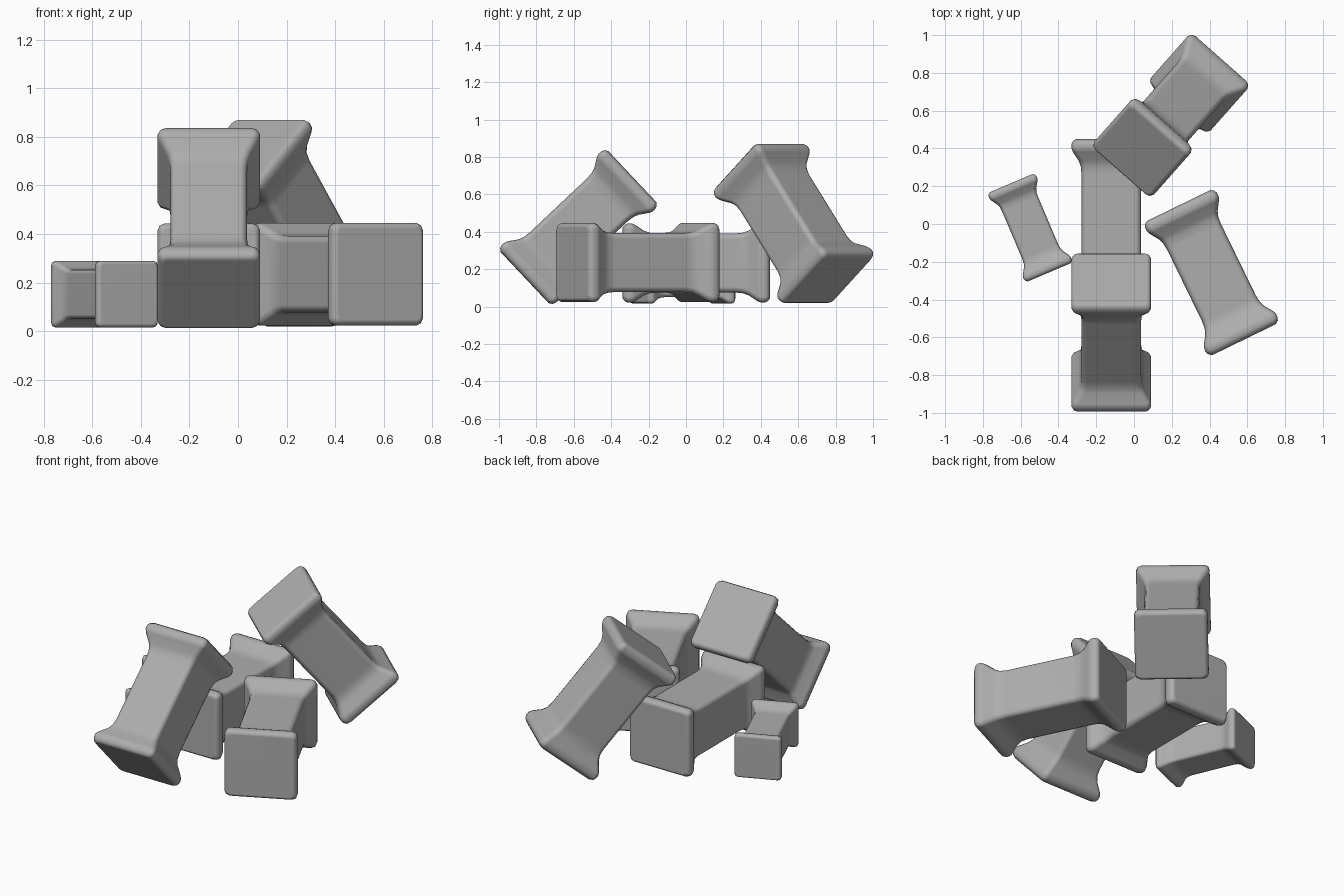
import bpy
import bmesh
from math import radians
from mathutils import Matrix, Vector

cube = bpy.data.objects.get("Cube")
if cube:
    bpy.data.objects.remove(cube, do_unlink=True)

# Single plain stone colour
stone = bpy.data.materials.new("grey_stone")
stone.use_nodes = True
colour = (0.42, 0.42, 0.42, 1)
stone.diffuse_color = colour
bsdf = stone.node_tree.nodes["Principled BSDF"]
bsdf.inputs["Base Color"].default_value = colour
bsdf.inputs["Roughness"].default_value = 0.8

LENGTH = 0.79
# Flared end: distance from the end, half width, corner cut
FLARE = [(0, 0.187, 0.02), (0.012, 0.204, 0.027), (0.028, 0.211, 0.03),
         (0.05, 0.211, 0.03), (0.068, 0.204, 0.03), (0.115, 0.173, 0.03),
         (0.145, 0.162, 0.03), (0.185, 0.158, 0.03)]


def section(bm, x, w, cut):
    """Square cross-section with softened corners."""
    ring = []
    for quarter in range(4):
        turn = Matrix.Rotation(radians(90 * quarter), 3, 'X')
        for y, z in ((w, w - cut), (w - cut * 0.3, w - cut * 0.3), (w - cut, w)):
            ring.append(bm.verts.new(turn @ Vector((x, y, z))))
    return ring


def block(name, centre, yaw, pitch=0, size=1):
    """Square bar with flared ends, lofted along its own x axis."""
    half = LENGTH / 2
    stations = [(d - half, w, c) for d, w, c in FLARE]
    stations += [(half - d, w, c) for d, w, c in reversed(FLARE)]
    bm = bmesh.new()
    rings = [section(bm, *s) for s in stations]
    for a, b in zip(rings, rings[1:]):
        for i in range(len(a)):
            j = (i + 1) % len(a)
            bm.faces.new((a[i], a[j], b[j], b[i]))
    bm.faces.new(rings[0])
    bm.faces.new(rings[-1])
    bmesh.ops.recalc_face_normals(bm, faces=bm.faces)
    for f in bm.faces:
        f.smooth = True
    mesh = bpy.data.meshes.new(name)
    bm.to_mesh(mesh)
    bm.free()
    mesh.materials.append(stone)
    obj = bpy.data.objects.new(name, mesh)
    bpy.context.collection.objects.link(obj)
    obj.matrix_world = (Matrix.Translation(centre)
                        @ Matrix.Rotation(radians(yaw), 4, 'Z')
                        @ Matrix.Rotation(radians(-pitch), 4, 'Y')
                        @ Matrix.Scale(size, 4))
    # Even out the shading of the flat sides
    wn = obj.modifiers.new("even_shading", 'WEIGHTED_NORMAL')
    wn.weight = 60
    return obj


# Pile: one flat in the middle, two leaning, two lying loose
block("middle_block", (-0.12, 0.055, 0.233), 90)
block("front_leaning_block", (-0.12, -0.575, 0.425), 90, 43.3)
block("back_leaning_block", (0.195, 0.575, 0.445), 228.5, 50.5)
block("left_lying_block", (0.41, -0.257, 0.235), -64)
block("small_right_block", (-0.55, -0.02, 0.153), -67, 0, 0.65)
